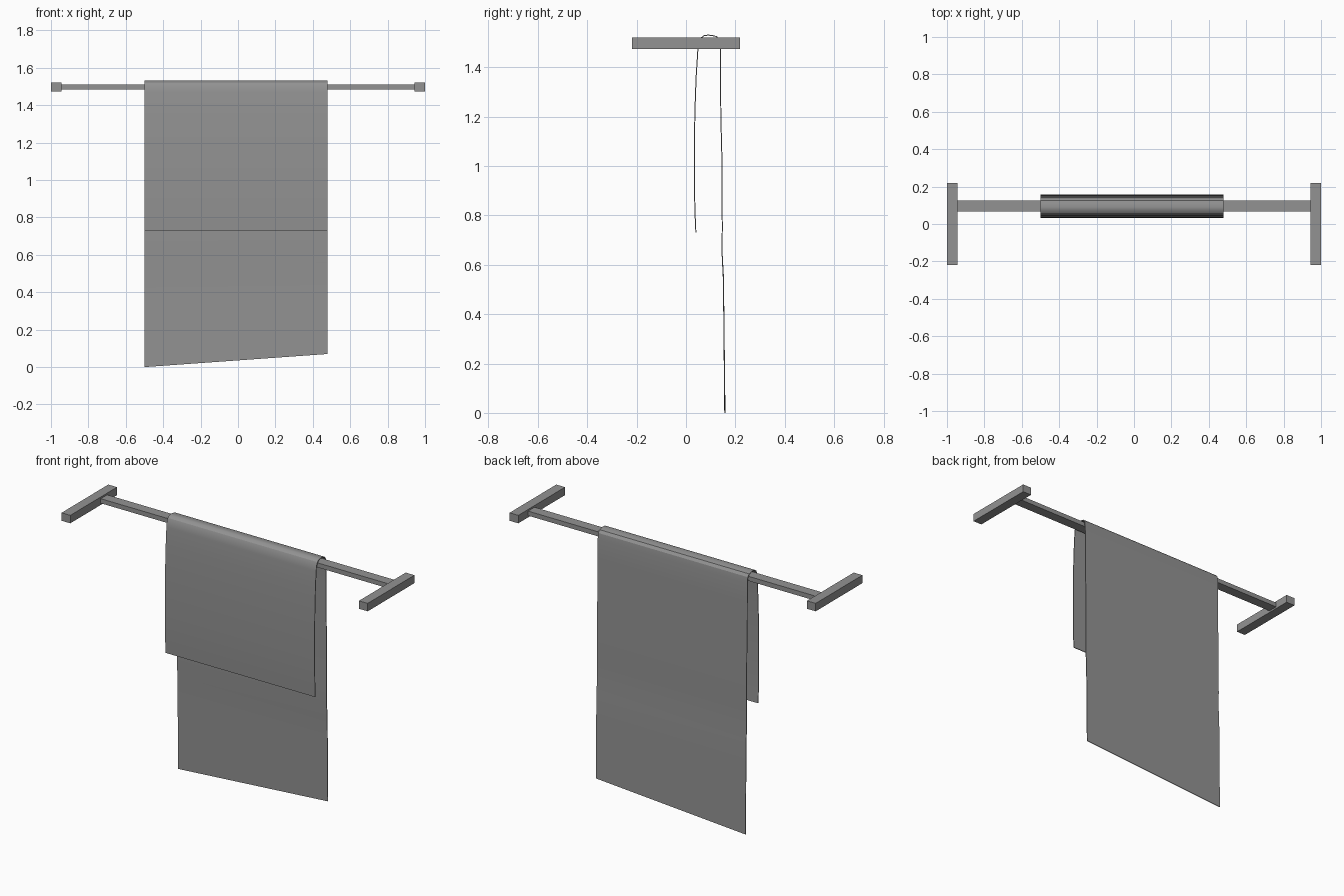
import bpy, bmesh
from mathutils import Vector

if "Cube" in bpy.data.objects:
    bpy.data.objects.remove(bpy.data.objects["Cube"])

grey = bpy.data.materials.new("dark_grey")
grey.diffuse_color = (0.29, 0.29, 0.29, 1)
grey.use_nodes = True
grey.node_tree.nodes["Principled BSDF"].inputs["Base Color"].default_value = grey.diffuse_color


def box(name, lo, hi):
    lo, hi = Vector(lo), Vector(hi)
    bpy.ops.mesh.primitive_cube_add(size=1, location=(lo + hi) / 2)
    ob = bpy.context.object
    ob.name = name
    ob.scale = hi - lo
    bpy.ops.object.transform_apply(location=False, rotation=False, scale=True)
    ob.data.materials.append(grey)
    return ob


# Rail and the two end brackets
box("rail", (-0.945, 0.066, 1.484), (0.945, 0.126, 1.511))
for side, x0, x1 in (("left", -1.0, -0.943), ("right", 0.943, 1.0)):
    box(side + "_bracket", (x0, -0.218, 1.474), (x1, 0.218, 1.521))

# Cloth draped over the rail: (y, z) from the front hem over the top to the back hem
profile = [(0.040, 0.73), (0.036, 0.82), (0.034, 0.94), (0.034, 1.08), (0.036, 1.22),
           (0.041, 1.36), (0.048, 1.47), (0.052, 1.50), (0.060, 1.518), (0.074, 1.528),
           (0.090, 1.530), (0.108, 1.528), (0.124, 1.524), (0.135, 1.51), (0.139, 1.48),
           (0.140, 1.35), (0.141, 1.20), (0.145, 1.05), (0.146, 0.90), (0.147, 0.75),
           (0.146, 0.65), (0.151, 0.55), (0.153, 0.40), (0.155, 0.20), (0.157, 0.0)]
x_left, x_right, columns, hem_rise = -0.5, 0.478, 8, 0.07

bm = bmesh.new()
rows = []
for y, z in profile:
    row = []
    for i in range(columns + 1):
        t = i / columns
        # The back hem climbs towards the right
        lift = hem_rise * t * max(0, 1 - z / 0.65) if y > 0.1 else 0
        row.append(bm.verts.new((x_left + (x_right - x_left) * t, y, z + lift)))
    rows.append(row)
for a, b in zip(rows, rows[1:]):
    for i in range(columns):
        bm.faces.new((a[i], a[i + 1], b[i + 1], b[i]))
mesh = bpy.data.meshes.new("cloth")
bm.to_mesh(mesh)
bm.free()
cloth = bpy.data.objects.new("cloth", mesh)
bpy.context.collection.objects.link(cloth)
mesh.materials.append(grey)

# Thin fabric thickness, smooth folds with crisp hems
thick = cloth.modifiers.new("fabric", "SOLIDIFY")
thick.thickness = 0.004
thick.offset = 0
bpy.ops.object.select_all(action="DESELECT")
cloth.select_set(True)
bpy.context.view_layer.objects.active = cloth
bpy.ops.object.modifier_apply(modifier="fabric")
bpy.ops.object.shade_smooth_by_angle()
